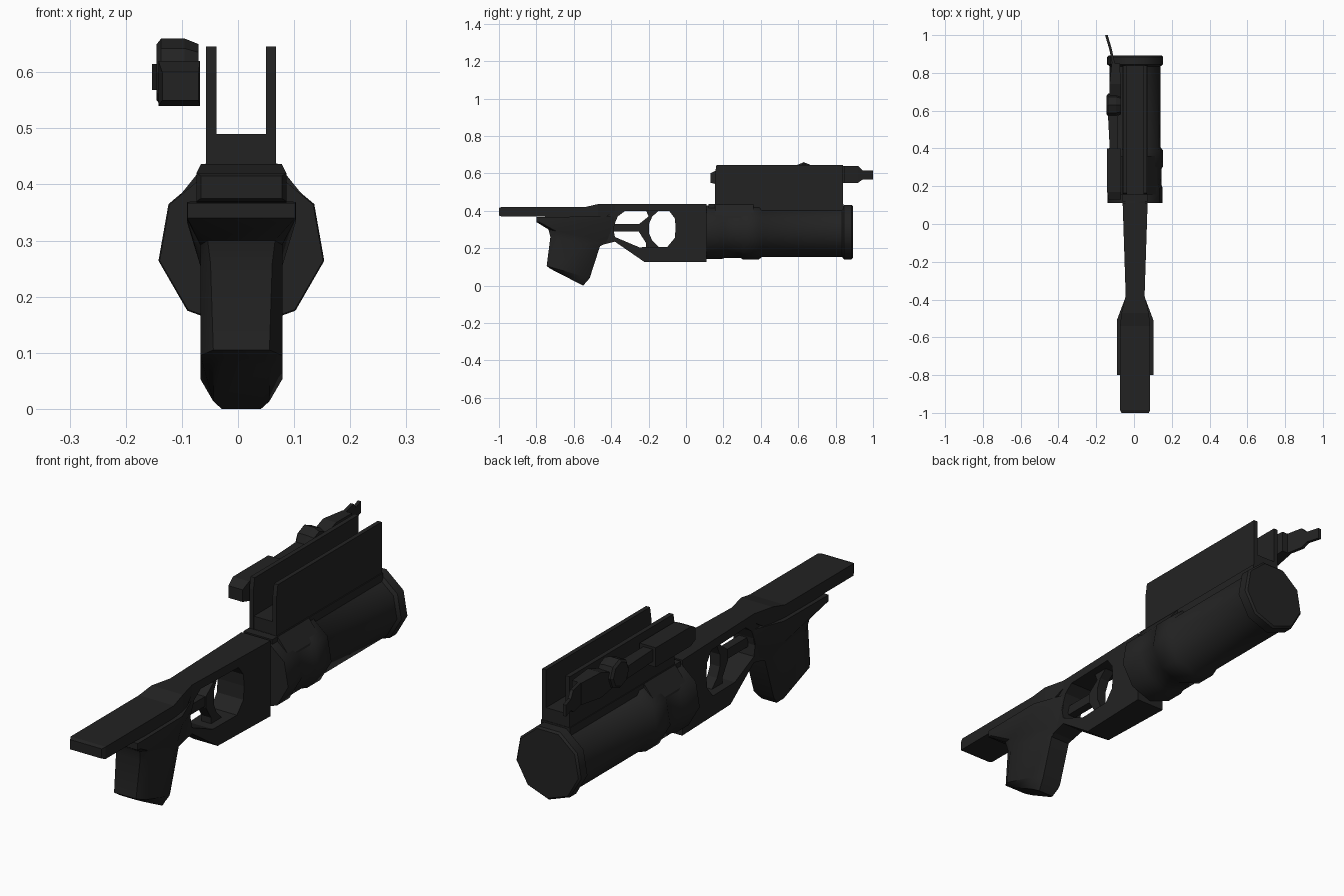
import bpy, bmesh, math

CX = 0.006  # centre line of the body

black = bpy.data.materials.new("gunmetal black")
black.diffuse_color = (0.0165, 0.0165, 0.0165, 1)


def loft(name, rings, smooth=0):
    """Skin a list of equal-length point rings and cap both ends."""
    bm = bmesh.new()
    vs = [[bm.verts.new(p) for p in ring] for ring in rings]
    n = len(vs[0])
    for a, b in zip(vs, vs[1:]):
        for i in range(n):
            j = (i + 1) % n
            bm.faces.new((a[i], a[j], b[j], b[i]))
    bm.faces.new(vs[0])
    bm.faces.new(vs[-1])
    bmesh.ops.recalc_face_normals(bm, faces=bm.faces)
    me = bpy.data.meshes.new(name)
    bm.to_mesh(me)
    bm.free()
    me.materials.append(black)
    ob = bpy.data.objects.new(name, me)
    bpy.context.collection.objects.link(ob)
    if smooth:
        bpy.ops.object.select_all(action='DESELECT')
        ob.select_set(True)
        bpy.context.view_layer.objects.active = ob
        bpy.ops.object.shade_smooth_by_angle(angle=math.radians(smooth))
    return ob


def rect(y, x0, x1, z0, z1):
    return [(x0, y, z0), (x1, y, z0), (x1, y, z1), (x0, y, z1)]


def box(name, x0, x1, y0, y1, z0, z1):
    return loft(name, [rect(y0, x0, x1, z0, z1), rect(y1, x0, x1, z0, z1)])


def plate(name, profile, half):
    """Side profile (y, z) extruded in x; half is the half width at each y."""
    return loft(name, [[(CX + s * half(y), y, z) for y, z in profile] for s in (-1, 1)])


# Rear bar, narrowing towards the receiver
loft("rear_bar", [rect(y, CX - h, CX + h, z0, z1) for y, h, z0, z1 in (
    (-1.0, 0.072, 0.375, 0.415), (-0.985, 0.08, 0.37, 0.42), (-0.80, 0.08, 0.37, 0.42),
    (-0.54, 0.08, 0.36, 0.42), (-0.47, 0.072, 0.34, 0.436), (-0.38, 0.05, 0.40, 0.436))])

# Receiver with trigger opening, made as an upper and a lower half
taper = lambda y: 0.05 + 0.016 * (y + 0.38) / 0.49
plate("receiver_upper", [
    (-0.46, 0.31), (-0.46, 0.436), (0.11, 0.436), (0.11, 0.31), (-0.055, 0.31),
    (-0.06, 0.36), (-0.09, 0.40), (-0.325, 0.40), (-0.365, 0.37), (-0.39, 0.31)], taper)
plate("receiver_lower", [
    (-0.46, 0.31), (-0.46, 0.215), (-0.38, 0.235), (-0.22, 0.125), (0.11, 0.125),
    (0.11, 0.31), (-0.055, 0.31), (-0.06, 0.255), (-0.10, 0.207), (-0.25, 0.205),
    (-0.38, 0.26), (-0.39, 0.31)], taper)

# Trigger and its push bar
plate("trigger", [
    (-0.25, 0.33), (-0.20, 0.37), (-0.215, 0.405), (-0.14, 0.405), (-0.18, 0.37),
    (-0.198, 0.33), (-0.198, 0.28), (-0.18, 0.24), (-0.14, 0.20), (-0.215, 0.20),
    (-0.215, 0.23), (-0.25, 0.285)], lambda y: 0.022)
box("trigger_bar", CX - 0.018, CX + 0.018, -0.42, -0.24, 0.29, 0.33)


# Pistol grip with flared top flange
def grip_ring(rear, front, h, hr, hf, cr, cf):
    def at(t):
        return [rear[k] + (front[k] - rear[k]) * t for k in (0, 1)]
    side = [(at(0), hr), (at(cr), h), (at(1 - cf), h), (at(1), hf)]
    return [(CX + w, *p) for p, w in side] + [(CX - w, *p) for p, w in reversed(side)]


loft("pistol_grip", [
    grip_ring((-0.725, 0.09), (-0.55, 0.0), 0.05, 0.035, 0.035, 0.15, 0.15),
    grip_ring((-0.745, 0.105), (-0.515, 0.04), 0.073, 0.05, 0.045, 0.15, 0.2),
    grip_ring((-0.725, 0.26), (-0.46, 0.21), 0.073, 0.055, 0.045, 0.15, 0.25),
    grip_ring((-0.735, 0.30), (-0.41, 0.235), 0.073, 0.06, 0.045, 0.12, 0.3),
    grip_ring((-0.80, 0.34), (-0.38, 0.33), 0.097, 0.096, 0.048, 0.04, 0.31),
    grip_ring((-0.80, 0.367), (-0.38, 0.37), 0.097, 0.096, 0.048, 0.04, 0.31)], 35)


# Nine-sided barrel with collar, ring and muzzle flange
def nine(y, r):
    angles = [math.radians(-90 + 40 * i) for i in range(9)]
    return [(CX + r * math.cos(a), y, 0.29 + r * math.sin(a)) for a in angles]


loft("barrel", [nine(y, r) for y, r in (
    (0.11, 0.148), (0.19, 0.148), (0.21, 0.141), (0.29, 0.141), (0.305, 0.15),
    (0.39, 0.15), (0.405, 0.137), (0.835, 0.137), (0.845, 0.15), (0.885, 0.15),
    (0.893, 0.142))], 42)

# Mount: saddle on the barrel, floor and two tall side plates
loft("mount_saddle", [[(CX + s * w, y, z) for s, w, z in (
    (-1, 0.125, 0.34), (-1, 0.118, 0.37), (-1, 0.064, 0.437),
    (1, 0.064, 0.437), (1, 0.118, 0.37), (1, 0.125, 0.34))] for y in (0.155, 0.36)])
box("mount_base", CX - 0.066, CX + 0.066, 0.12, 0.842, 0.39, 0.436)
box("mount_floor", CX - 0.055, CX + 0.055, 0.157, 0.84, 0.42, 0.49)
for side, x0, x1 in (("left", -0.057, -0.038), ("right", 0.05, 0.068)):
    loft("mount_plate_" + side, [[(x, y, z) for y, z in (
        (0.155, 0.42), (0.155, 0.60), (0.163, 0.646), (0.84, 0.646), (0.84, 0.42))]
        for x in (x0, x1)])

# Side sight: rear box, arm, knob, front bracket and blade
loft("sight_box", [rect(0.13, -0.135, -0.07, 0.55, 0.60),
                   rect(0.17, -0.142, -0.068, 0.54, 0.62),
                   rect(0.40, -0.142, -0.068, 0.54, 0.62)])
loft("sight_arm", [rect(0.39, -0.128, -0.085, 0.56, 0.61),
                   rect(0.58, -0.138, -0.085, 0.56, 0.61)])
loft("sight_knob", [[(x, 0.63 + r * math.cos(i * math.pi / 4),
                      0.60 + r * math.sin(i * math.pi / 4)) for i in range(8)]
                    for x, r in ((-0.145, 0.05), (-0.137, 0.06), (-0.095, 0.06), (-0.07, 0.05))])
loft("sight_bracket", [rect(0.67, -0.128, -0.07, 0.55, 0.62),
                       rect(0.74, -0.13, -0.07, 0.54, 0.645),
                       rect(0.85, -0.118, -0.075, 0.55, 0.64)])
loft("sight_blade", [rect(y, x, x + 0.014, z0, z1) for y, x, z0, z1 in (
    (0.80, -0.105, 0.55, 0.64), (0.92, -0.13, 0.55, 0.64),
    (0.945, -0.137, 0.568, 0.615), (1.0, -0.153, 0.568, 0.615))])
